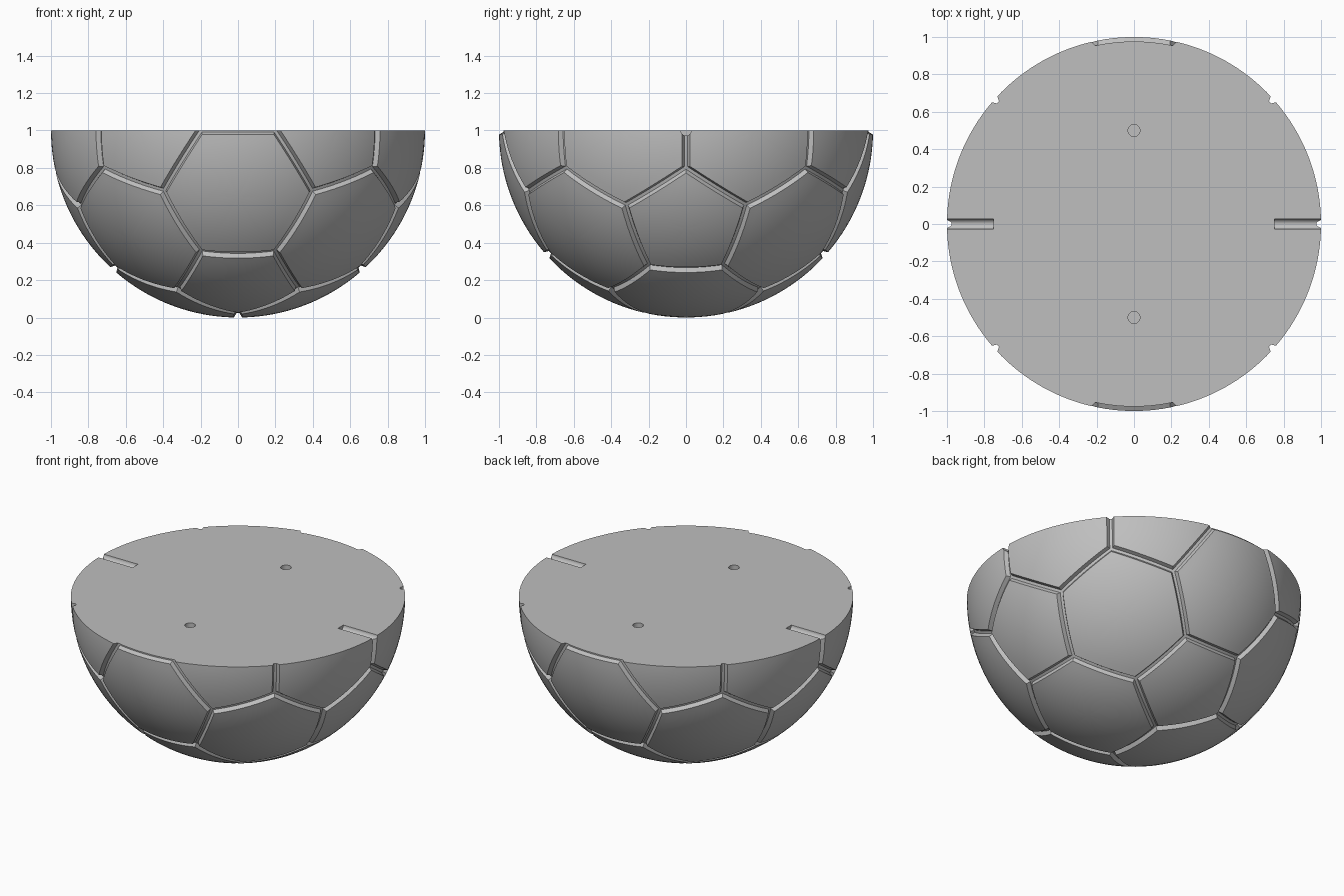
import bpy, bmesh, math
from itertools import combinations, product
from mathutils import Vector, Matrix

cube = bpy.data.objects.get("Cube")
if cube:
    bpy.data.objects.remove(cube)

GROOVE_HALF, FLOOR_HALF, FLOOR_R = 0.022, 0.009, 0.976
STEPS, RINGS = 10, 8
PHI = (1 + math.sqrt(5)) / 2

grey = bpy.data.materials.new("ball_grey")
grey.use_nodes = True
grey.diffuse_color = (0.52, 0.52, 0.52, 1)
grey.node_tree.nodes["Principled BSDF"].inputs["Base Color"].default_value = (0.52, 0.52, 0.52, 1)

# Panel layout: an icosahedron with its corners cut off at a third of each edge
ico = []
for a, b in product((-1, 1), repeat=2):
    ico += [Vector((0, a, b * PHI)), Vector((a, b * PHI, 0)), Vector((b * PHI, 0, a))]


def near(a, b):
    return (a - b).length < 2.1


corners = [(2 * a + b).normalized() for a in ico for b in ico if a is not b and near(a, b)]
centres = list(ico)
centres += [a + b + c for a, b, c in combinations(ico, 3) if near(a, b) and near(b, c) and near(a, c)]


def add_panel(bm, direction):
    """One curved panel with its half of the surrounding groove."""
    n = direction.normalized()
    top = max(c.dot(n) for c in corners)
    pts = [c for c in corners if c.dot(n) > top - 0.001]
    u = (pts[0] - n * top).normalized()
    v = n.cross(u)
    pts.sort(key=lambda p: math.atan2(p.dot(v), p.dot(u)))
    mid = n * top
    apothem = ((pts[0] + pts[1]) / 2 - mid).length
    outline = []
    for i, p in enumerate(pts):
        q = pts[(i + 1) % len(pts)]
        outline += [p.lerp(q, k / STEPS) for k in range(STEPS)]
    rim = 1 - GROOVE_HALF / apothem
    levels = [(1, FLOOR_R), (1 - FLOOR_HALF / apothem, FLOOR_R)]
    levels += [(rim * (1 - k / RINGS), 1) for k in range(RINGS)]
    rings = [[bm.verts.new(mid.lerp(p, s).normalized() * r) for p in outline] for s, r in levels]
    for lo, hi in zip(rings, rings[1:]):
        for i in range(len(lo)):
            j = (i + 1) % len(lo)
            bm.faces.new((lo[i], lo[j], hi[j], hi[i]))
    tip = bm.verts.new(n)
    last = rings[-1]
    for i in range(len(last)):
        bm.faces.new((last[i], last[(i + 1) % len(last)], tip))


def make_object(name, bm):
    mesh = bpy.data.meshes.new(name)
    bm.to_mesh(mesh)
    bm.free()
    mesh.materials.append(grey)
    obj = bpy.data.objects.new(name, mesh)
    bpy.context.collection.objects.link(obj)
    return obj


# Grooved ball, cut in half with a flat closed top
bm = bmesh.new()
for c in centres:
    add_panel(bm, c)
bmesh.ops.remove_doubles(bm, verts=bm.verts, dist=0.0002)
bmesh.ops.bisect_plane(bm, geom=bm.verts[:] + bm.edges[:] + bm.faces[:], dist=0.0001,
                       plane_co=(0, 0, 0), plane_no=(0, 0, 1), clear_outer=True)
bmesh.ops.edgeloop_fill(bm, edges=[e for e in bm.edges if e.is_boundary])
bmesh.ops.recalc_face_normals(bm, faces=bm.faces)
bmesh.ops.translate(bm, verts=bm.verts, vec=(0, 0, 1))
half_ball = make_object("half_ball", bm)

# Cutters: two peg holes and two round-bottomed side slots in the flat top
bm = bmesh.new()
for side in (-1, 1):
    bmesh.ops.create_cone(bm, cap_ends=True, segments=32, radius1=0.032, radius2=0.032,
                          depth=0.2, matrix=Matrix.Translation((0, side * 0.5, 1)))
    bmesh.ops.create_cone(bm, cap_ends=True, segments=32, radius1=0.028, radius2=0.028, depth=0.35,
                          matrix=Matrix.Translation((side * 0.925, 0, 1)) @ Matrix.Rotation(math.pi / 2, 4, "Y"))
cutter = make_object("hole_cutter", bm)
cutter.hide_render = True

cut = half_ball.modifiers.new("holes", "BOOLEAN")
cut.operation = "DIFFERENCE"
cut.solver = "EXACT"
cut.object = cutter
bpy.ops.object.select_all(action="DESELECT")
half_ball.select_set(True)
bpy.context.view_layer.objects.active = half_ball
bpy.ops.object.modifier_apply(modifier=cut.name)
bpy.data.objects.remove(cutter)
bpy.ops.object.shade_smooth_by_angle(angle=math.radians(30))
